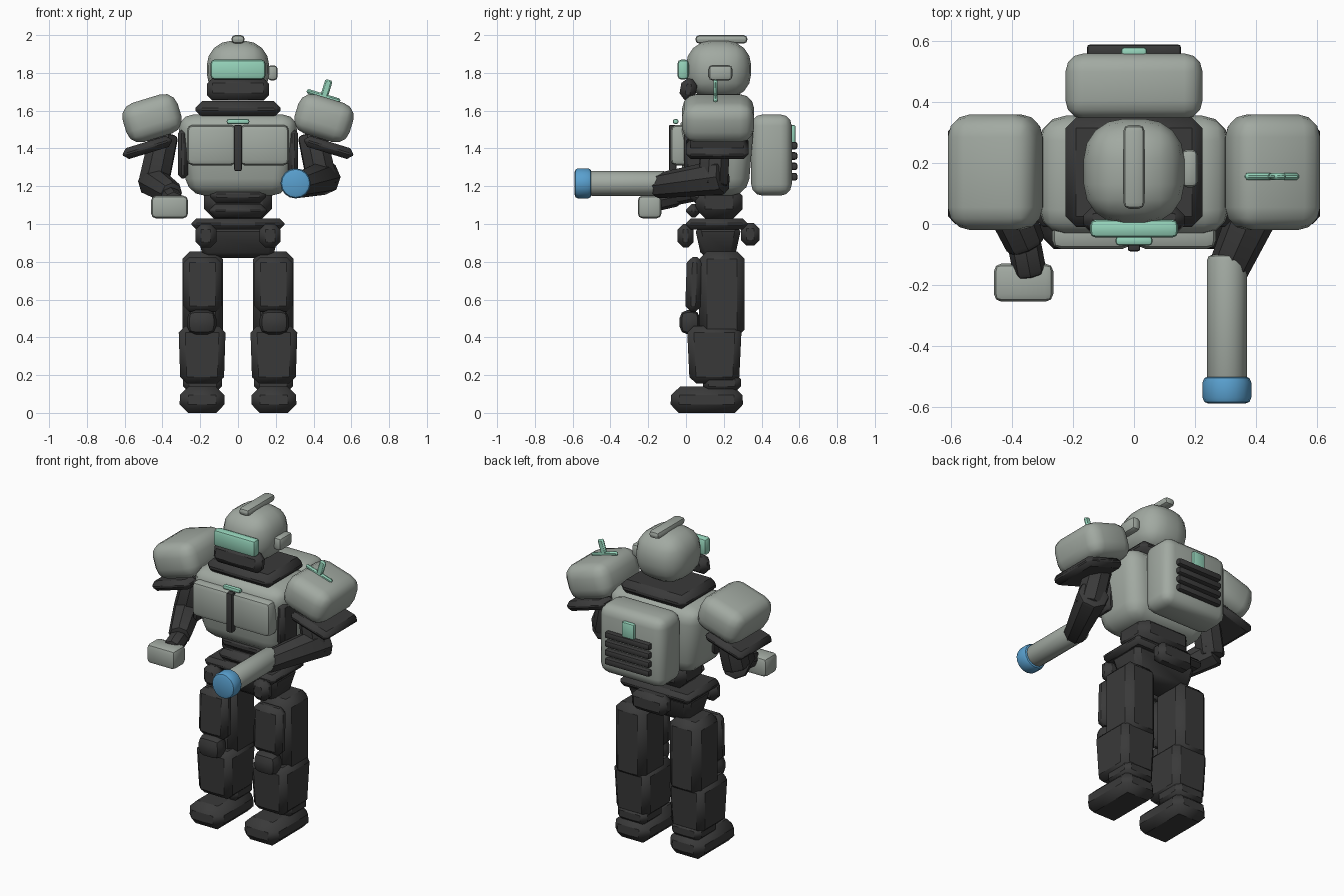
import bpy, bmesh, math
from mathutils import Vector, Matrix

cube = bpy.data.objects.get("Cube")
if cube:
    bpy.data.objects.remove(cube, do_unlink=True)


def material(name, rgb):
    m = bpy.data.materials.new(name)
    m.use_nodes = True
    m.diffuse_color = (*rgb, 1)
    m.node_tree.nodes["Principled BSDF"].inputs["Base Color"].default_value = (*rgb, 1)
    return m


GREY = material("warm_grey", (0.36, 0.40, 0.36))
DARK = material("charcoal", (0.042, 0.042, 0.042))
MINT = material("mint_green", (0.30, 0.65, 0.49))
BLUE = material("sky_blue", (0.10, 0.35, 0.62))


def finish(name, bm, mat, matrix):
    mesh = bpy.data.meshes.new(name)
    bmesh.ops.recalc_face_normals(bm, faces=bm.faces)
    bm.to_mesh(mesh)
    bm.free()
    mesh.shade_smooth()
    mesh.set_sharp_from_angle(angle=math.radians(40))
    mesh.materials.append(mat)
    ob = bpy.data.objects.new(name, mesh)
    ob.matrix_world = matrix
    bpy.context.collection.objects.link(ob)
    return ob


def box(name, mat, x, y, z, bevel=0.03, segs=2, rot=None, low=(1, 1), high=(1, 1)):
    """Rounded box from its x, y, z spans; low and high scale its bottom and top."""
    spans = (x, y, z)
    size = [b - a for a, b in spans]
    centre = Vector([(a + b) / 2 for a, b in spans])
    bm = bmesh.new()
    bmesh.ops.create_cube(bm, size=1)
    for v in bm.verts:
        k = high if v.co.z > 0 else low
        v.co = Vector((v.co.x * size[0] * k[0], v.co.y * size[1] * k[1], v.co.z * size[2]))
    bevel = min(bevel, min(size) * 0.46)
    bmesh.ops.bevel(bm, geom=bm.edges[:], offset=bevel, segments=segs, profile=0.5, affect='EDGES')
    turn = Matrix.Identity(4)
    if rot:
        turn = Matrix.Rotation(math.radians(rot[1]), 4, rot[0])
    return finish(name, bm, mat, Matrix.Translation(centre) @ turn)


def limb(name, mat, start, end, r1, r2, sides=8, bevel=0.02):
    """Tapered tube with softened ends between two points."""
    a, b = Vector(start), Vector(end)
    d = b - a
    bm = bmesh.new()
    bmesh.ops.create_cone(bm, cap_ends=True, segments=sides, radius1=r1, radius2=r2, depth=d.length)
    rims = [e for e in bm.edges if abs(e.verts[0].co.z - e.verts[1].co.z) < 1e-4]
    bmesh.ops.bevel(bm, geom=rims, offset=bevel, segments=2, profile=0.5, affect='EDGES')
    turn = d.to_track_quat('Z', 'Y').to_matrix().to_4x4()
    return finish(name, bm, mat, Matrix.Translation((a + b) / 2) @ turn)


# Head
box("head", GREY, (-.165, .165), (0, .345), (1.665, 1.97), .13, 4)
box("head_crest", GREY, (-.035, .035), (.05, .325), (1.955, 2.0), .02)
box("visor", MINT, (-.145, .145), (-.045, .015), (1.765, 1.87), .02)
box("face_guard", DARK, (-.165, .165), (-.03, .055), (1.655, 1.77), .03, 1, ('X', -10))
box("ear_unit", GREY, (.155, .21), (.12, .245), (1.76, 1.84), .02)
box("collar", DARK, (-.225, .225), (-.01, .35), (1.565, 1.65), .035, 1)

# Torso
box("chest", GREY, (-.325, .325), (-.05, .37), (1.15, 1.58), .09, 3, low=(.82, .8), high=(1, .97))
box("zip_strip", DARK, (-.02, .02), (-.09, -.05), (1.28, 1.525), .008)
box("chest_tag", MINT, (-.06, .06), (-.07, -.04), (1.53, 1.555), .01)
box("abdomen", DARK, (-.18, .18), (.05, .3), (1.03, 1.2), .05, 1)
box("upper_ab_plate", DARK, (-.145, .145), (.02, .12), (1.11, 1.19), .03, 1)
box("lower_ab_plate", DARK, (-.15, .15), (0, .08), (1.035, 1.105), .03, 1)
box("belt", DARK, (-.245, .245), (0, .325), (.97, 1.03), .025, 1)
box("pelvis", DARK, (-.225, .225), (.045, .295), (.82, .99), .03, 1, low=(.82, .7))
box("back_pouch", DARK, (-.12, .12), (.29, .39), (.885, 1.005), .03, 1)

# Backpack
box("backpack", GREY, (-.225, .225), (.345, .56), (1.15, 1.58), .06, 3)
for i in range(4):
    z = 1.415 - i * .055
    box(f"backpack_vent_{i + 1}", DARK, (-.155, .155), (.545, .59), (z - .02, z + .02), .012)
box("backpack_tag", MINT, (-.042, .042), (.545, .58), (1.42, 1.525), .01)

# Paired parts
for side, s in (("left", 1), ("right", -1)):
    def pair(name, mat, x, y, z, *args, rot=None, **kw):
        if rot and rot[0] == 'Y':
            rot = ('Y', s * rot[1])
        box(f"{side}_{name}", mat, sorted((s * x[0], s * x[1])), y, z, *args, rot=rot, **kw)

    pair("chest_plate", GREY, (.008, .27), (-.082, .02), (1.31, 1.525), .03, 2, ) 
    pair("flank_panel", DARK, (.265, .318), (-.01, .15), (1.24, 1.5), .02, 1)
    pair("shoulder", GREY, (.303, .607), (-.02, .36), (1.452, 1.668), .075, 3, rot=('Y', 17))
    pair("shoulder_underpad", DARK, (.345, .615), (0, .33), (1.375, 1.435), .025, 1, rot=('Y', 17))
    limb(f"{side}_upper_arm", DARK, (s * .39, .16, 1.48), (s * .45, .14, 1.2), .08, .085)
    pair("hip_pouch", DARK, (.115, .225), (-.045, .04), (.875, 1.0), .03, 1)

    # Legs
    pair("thigh", DARK, (.08, .295), (.07, .31), (.4, .855), .04, 1)
    pair("thigh_plate", DARK, (.088, .288), (0, .085), (.535, .825), .03, 1, rot=('X', -2))
    pair("knee", DARK, (.115, .27), (-.035, .075), (.415, .545), .045, 2)
    pair("shin", DARK, (.065, .315), (.005, .295), (.155, .46), .035, 1, low=(.92, .9))
    pair("ankle", DARK, (.085, .29), (.09, .29), (.11, .21), .03, 1)
    pair("foot", DARK, (.07, .31), (-.085, .305), (0, .14), .045, 1, high=(.97, .95))

# Right forearm and hand
limb("right_forearm", DARK, (-.46, .17, 1.23), (-.35, -.08, 1.16), .085, .065)
limb("right_wrist", DARK, (-.365, -.04, 1.15), (-.34, -.17, 1.12), .055, .055)
box("right_hand", GREY, (-.46, -.265), (-.255, -.13), (1.03, 1.15), .025)

# Left forearm with cannon
limb("left_forearm", DARK, (.465, .2, 1.25), (.3, -.17, 1.2), .095, .065)
limb("cannon_barrel", GREY, (.305, -.1, 1.215), (.305, -.52, 1.215), .066, .066, 16)
limb("cannon_muzzle", BLUE, (.305, -.5, 1.215), (.305, -.59, 1.215), .08, .08, 16)

# Shoulder emblem
box("emblem_bar", MINT, (.36, .545), (.145, .167), (1.665, 1.69), .008, 1, ('Y', 17))
box("emblem_stem", MINT, (.447, .487), (.145, .167), (1.66, 1.765), .008, 1, ('Y', 17))
